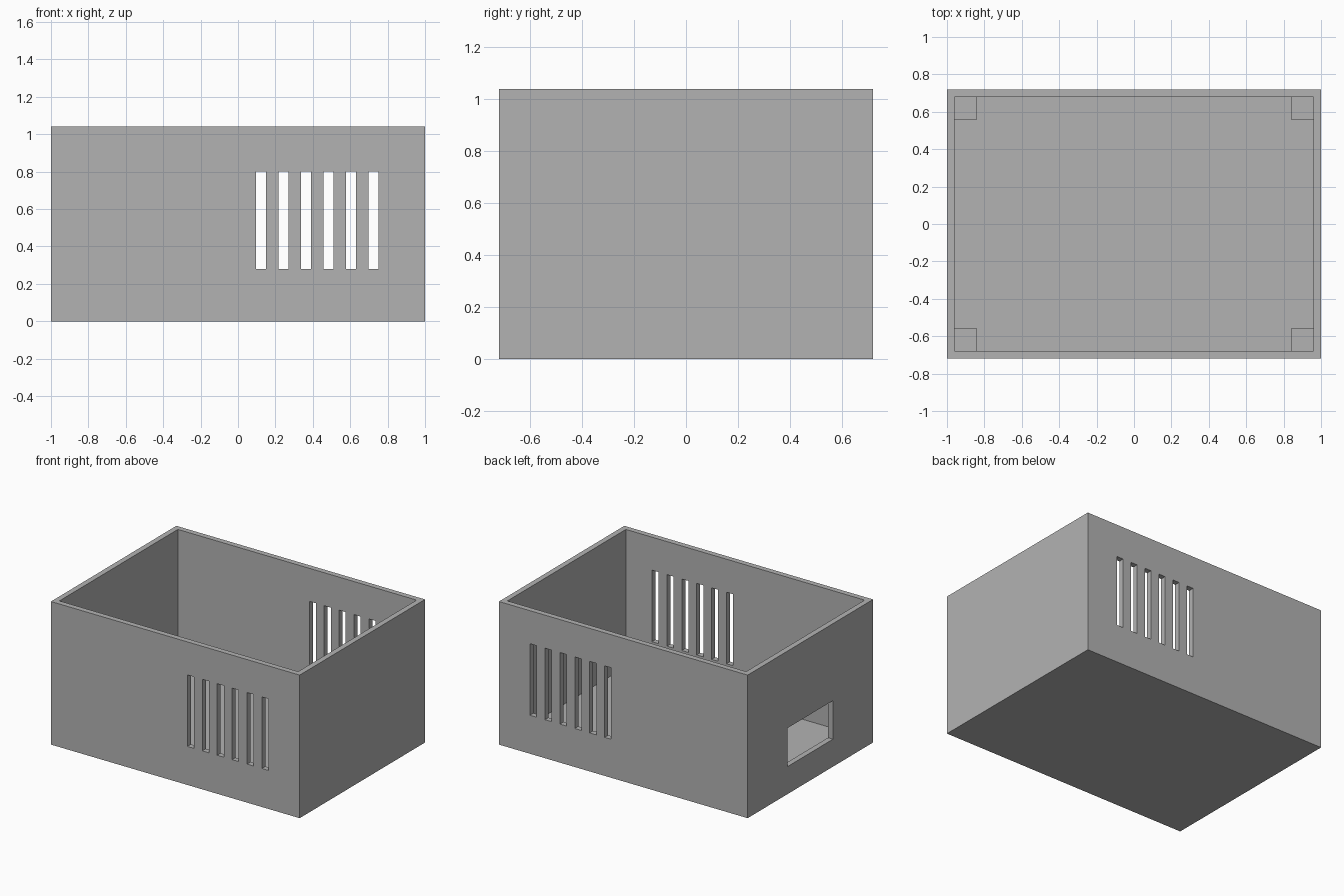
import bpy
import bmesh
from mathutils import Matrix, Vector

default = bpy.data.objects.get("Cube")
if default:
    bpy.data.objects.remove(default, do_unlink=True)

grey = bpy.data.materials.new("plain_grey")
grey.use_nodes = True
colour = (0.45, 0.45, 0.45, 1)
grey.diffuse_color = colour
grey.node_tree.nodes["Principled BSDF"].inputs["Base Color"].default_value = colour

LENGTH, DEPTH, HEIGHT, WALL = 2.0, 1.44, 1.04, 0.04
POST = 0.12


def boxes(name, bounds):
    """One object made of boxes, each given by its low and high corner."""
    bm = bmesh.new()
    for low, high in bounds:
        low, high = Vector(low), Vector(high)
        place = Matrix.Translation((low + high) / 2) @ Matrix.Diagonal((*(high - low), 1))
        bmesh.ops.create_cube(bm, size=1, matrix=place)
    mesh = bpy.data.meshes.new(name)
    bm.to_mesh(mesh)
    bm.free()
    mesh.materials.append(grey)
    obj = bpy.data.objects.new(name, mesh)
    bpy.context.collection.objects.link(obj)
    return obj


def cut(target, cutter):
    """Subtract the cutter from the target, then discard it."""
    cutter.hide_render = True
    mod = target.modifiers.new("cut", "BOOLEAN")
    mod.operation = "DIFFERENCE"
    mod.solver = "EXACT"
    mod.object = cutter
    bpy.context.view_layer.objects.active = target
    bpy.ops.object.modifier_apply(modifier=mod.name)
    bpy.data.objects.remove(cutter, do_unlink=True)


# Open-topped case
hx, hy = LENGTH / 2, DEPTH / 2
ix, iy = hx - WALL, hy - WALL
case = boxes("case", [((-hx, -hy, 0), (hx, hy, HEIGHT))])
cut(case, boxes("cavity", [((-ix, -iy, WALL), (ix, iy, HEIGHT + 0.2))]))

# Ventilation slots through the front and back walls
starts = [0.097 + 0.12 * i for i in range(6)]
cut(case, boxes("slots", [((x, -1, 0.28), (x + 0.053, 1, 0.8)) for x in starts]))

# Rectangular opening in one end wall
cut(case, boxes("window", [((-1.2, -0.26, 0.2), (-0.9, 0.26, 0.48))]))

# Short support posts in the inner corners
for side, sx in (("left", 1), ("right", -1)):
    for end, sy in (("front", -1), ("back", 1)):
        xs = sorted((sx * ix, sx * (ix - POST)))
        ys = sorted((sy * iy, sy * (iy - POST)))
        boxes(f"corner_post_{end}_{side}",
              [((xs[0], ys[0], WALL), (xs[1], ys[1], WALL + POST))])
